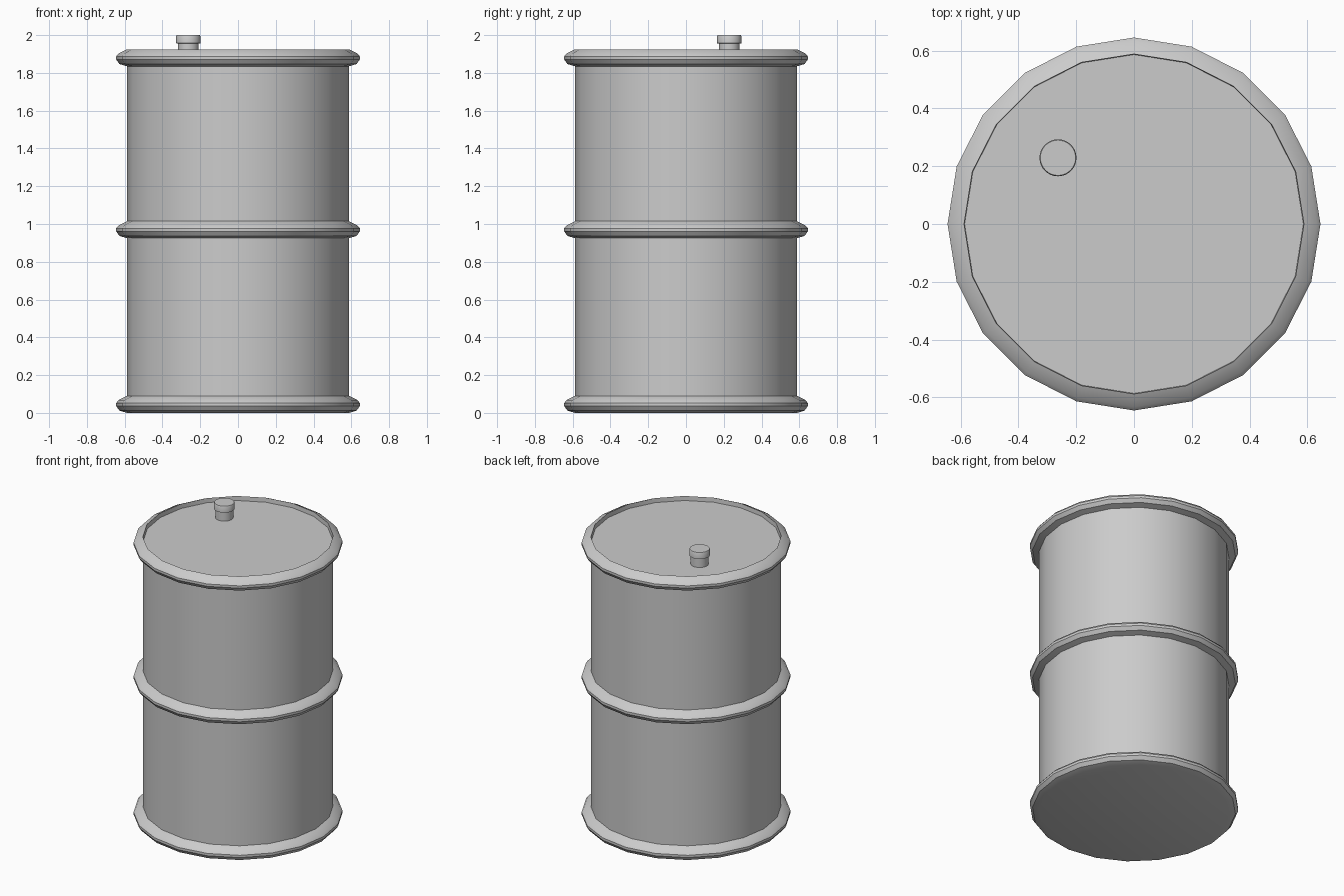
import bpy
import bmesh
from math import cos, sin, tau

if "Cube" in bpy.data.objects:
    bpy.data.objects.remove(bpy.data.objects["Cube"])


def lathe(name, profile, sides, center=(0, 0)):
    """Revolve an (r, z) profile, bottom to top, and cap both ends."""
    bm = bmesh.new()
    rings = [[bm.verts.new((center[0] + r * cos(tau * i / sides),
                            center[1] + r * sin(tau * i / sides), z))
              for i in range(sides)] for r, z in profile]
    for low, high in zip(rings, rings[1:]):
        for i in range(sides):
            j = (i + 1) % sides
            bm.faces.new((low[i], low[j], high[j], high[i]))
    bm.faces.new(rings[0][::-1])
    bm.faces.new(rings[-1])
    mesh = bpy.data.meshes.new(name)
    bm.to_mesh(mesh)
    bm.free()
    obj = bpy.data.objects.new(name, mesh)
    bpy.context.collection.objects.link(obj)
    bpy.ops.object.select_all(action='DESELECT')
    obj.select_set(True)
    bpy.context.view_layer.objects.active = obj
    bpy.ops.object.shade_smooth_by_angle(angle=0.6)
    return obj


BODY, RIM = 0.588, 0.645


def hoop(z):
    """Bulging hoop profile starting at height z."""
    return [(BODY, z), (0.628, z + 0.012), (RIM, z + 0.036),
            (RIM, z + 0.052), (0.632, z + 0.068), (BODY, z + 0.09)]


# Drum shell with three hoops and a recessed lid
shell = hoop(0.0) + hoop(0.925) + hoop(1.835) + [(BODY - 0.002, 1.895)]
lathe("drum_shell", shell, 20)

# Filler cap: narrow neck under a wider head
lathe("filler_cap", [(0.055, 1.885), (0.055, 1.955), (0.064, 1.957),
                     (0.064, 1.994), (0.061, 2.0)], 32, (-0.263, 0.229))
